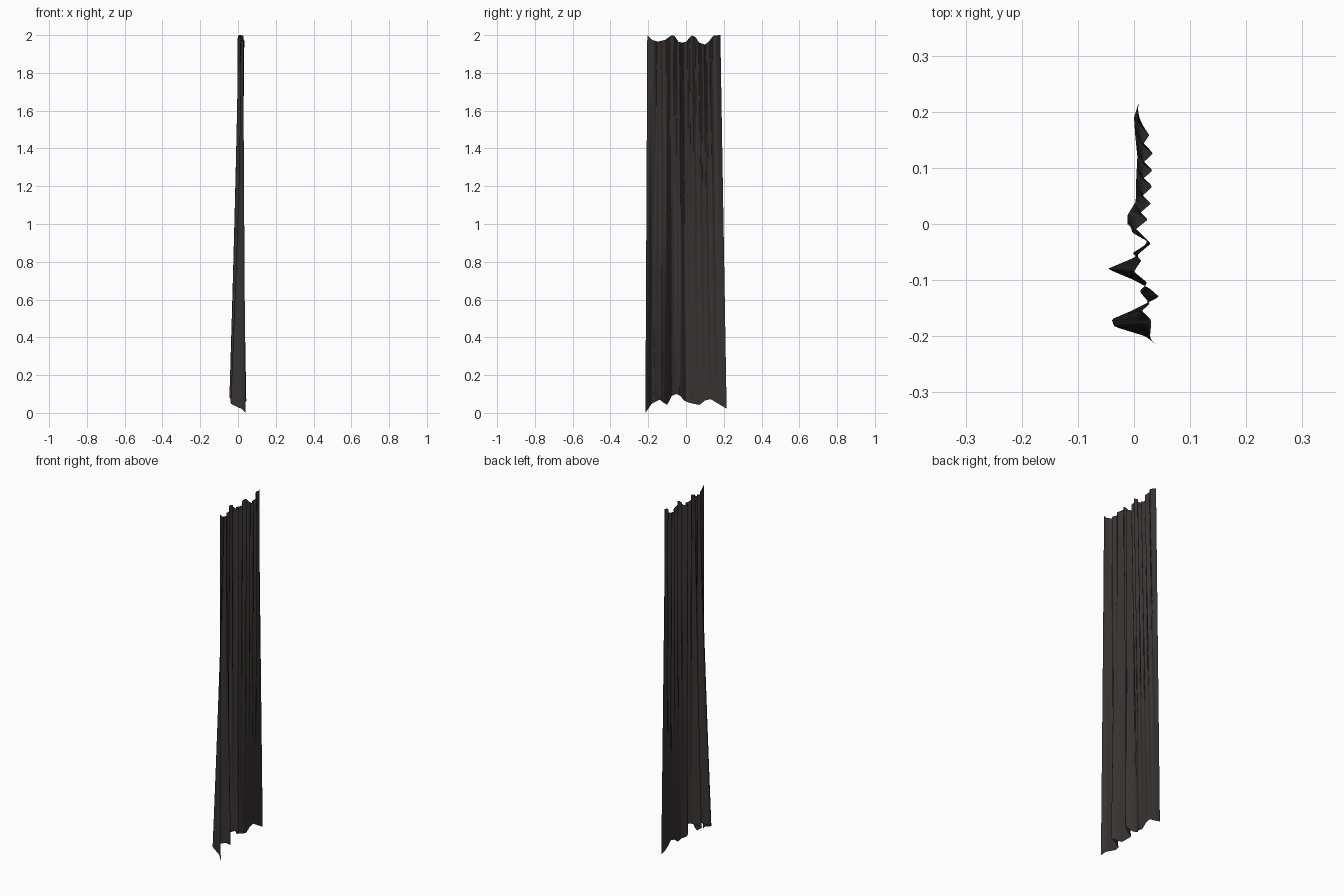
import bpy, bmesh

# curtain cloth colour
cloth = bpy.data.materials.new("dark_brown_cloth")
cloth.diffuse_color = (0.040, 0.033, 0.033, 1)

# pleat lines: (y, x) along the gathered top and the loose hem
top = [(-.205, .028), (-.185, .03), (-.17, .03), (-.155, .014), (-.142, .028), (-.12, .01),
       (-.105, .024), (-.085, .0), (-.065, .013), (-.052, -.003), (-.033, .028), (-.015, -.004),
       (.008, .025), (.02, .011), (.036, .03), (.05, .015), (.067, .033), (.08, .015),
       (.095, .033), (.108, .015), (.126, .034), (.14, .015), (.158, .027), (.182, .006)]
hem = [(-.215, .04), (-.2, .02), (-.183, -.035), (-.17, -.04), (-.155, -.005), (-.13, .045),
       (-.115, .028), (-.1, .0), (-.08, -.047), (-.06, .0), (-.035, .03), (-.01, .005),
       (.0, -.012), (.015, -.012), (.04, .003), (.08, .004), (.12, .006), (.16, .002),
       (.19, .0), (.215, .008)]
# edge heights: (y, z)
top_z = [(-.205, 2.0), (-.18, 1.975), (-.15, 1.965), (-.11, 1.975), (-.075, 2.0), (-.06, 1.995),
         (-.04, 1.965), (-.02, 1.96), (.0, 1.965), (.03, 1.998), (.05, 1.99), (.07, 1.96),
         (.1, 1.95), (.12, 1.965), (.145, 1.998), (.182, 2.0)]
hem_z = [(-.215, .0), (-.18, .05), (-.14, .07), (-.12, .055), (-.1, .042), (-.075, .09),
         (-.05, .1), (-.03, .09), (-.01, .065), (.02, .053), (.07, .042), (.1, .065),
         (.13, .073), (.16, .055), (.215, .022)]


def sample(pts, y):
    """Piecewise interpolation of a profile."""
    for (a, va), (b, vb) in zip(pts, pts[1:]):
        if y <= b:
            f = max(0, (y - a) / (b - a))
            return va + (vb - va) * f
    return pts[-1][1]


# pleated sheet, lofted from hem to top
COLS, ROWS = 130, 14
bm = bmesh.new()
grid = []
for r in range(ROWS + 1):
    t = r / ROWS
    w = (1 - t) ** 1.25
    row = []
    for c in range(COLS + 1):
        s = c / COLS
        yt, yb = -.205 + .387 * s, -.215 + .43 * s
        x = sample(top, yt) * (1 - w) + sample(hem, yb) * w
        z = sample(top_z, yt) * t + sample(hem_z, yb) * (1 - t)
        row.append(bm.verts.new((x, yt * t + yb * (1 - t), z)))
    grid.append(row)
for a, b in zip(grid, grid[1:]):
    for c in range(COLS):
        bm.faces.new((a[c], a[c + 1], b[c + 1], b[c])).smooth = True

mesh = bpy.data.meshes.new("curtain")
bm.to_mesh(mesh)
bm.free()
mesh.materials.append(cloth)
curtain = bpy.data.objects.new("curtain", mesh)
bpy.context.collection.objects.link(curtain)
